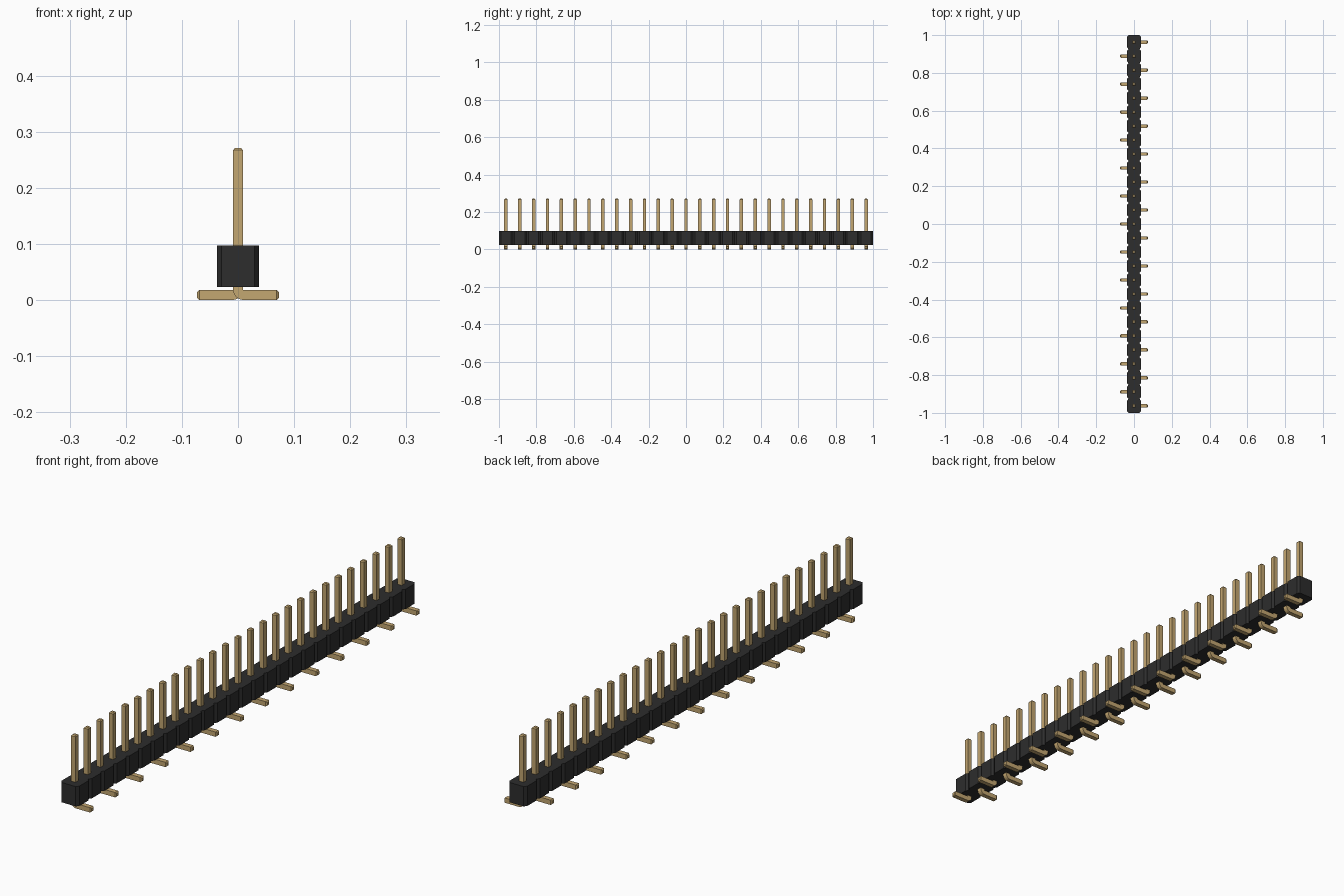
import bpy, bmesh, math
from mathutils import Vector

cube = bpy.data.objects.get("Cube")
if cube:
    bpy.data.objects.remove(cube, do_unlink=True)

COUNT = 27
PITCH = 2 / COUNT
HALF = PITCH / 2


def material(name, rgb):
    m = bpy.data.materials.new(name)
    m.diffuse_color = (*rgb, 1)
    m.use_nodes = True
    bsdf = m.node_tree.nodes["Principled BSDF"]
    bsdf.inputs["Base Color"].default_value = (*rgb, 1)
    bsdf.inputs["Roughness"].default_value = 0.6
    return m


def finish(name, bm, mat):
    bmesh.ops.recalc_face_normals(bm, faces=bm.faces)
    mesh = bpy.data.meshes.new(name)
    bm.to_mesh(mesh)
    bm.free()
    mesh.materials.append(mat)
    obj = bpy.data.objects.new(name, mesh)
    bpy.context.collection.objects.link(obj)
    return obj


black = material("black plastic", (0.026, 0.026, 0.026))
gold = material("gold metal", (0.55, 0.385, 0.165))

# Housing: notched outline of chamfered cells, extruded upwards
CX, CY = 0.008, 0.010
right = []
for i in range(COUNT):
    y = -1 + i * PITCH
    right += [(HALF - CX, y), (HALF, y + CY), (HALF, y + PITCH - CY)]
right.append((HALF - CX, 1))
outline = right + [(-x, y) for x, y in reversed(right)]
bm = bmesh.new()
base = bm.faces.new([bm.verts.new((x, y, 0.023)) for x, y in outline])
ext = bmesh.ops.extrude_face_region(bm, geom=[base])
top = [v for v in ext["geom"] if isinstance(v, bmesh.types.BMVert)]
bmesh.ops.translate(bm, verts=top, vec=(0, 0, 0.074))
finish("housing", bm, black)

# Pin: square section swept down, round the bend and out along the foot
W = 0.009
TIP = 0.6


def pin_mesh(side):
    down, out = Vector((1, 0, 0)), Vector((0, 0, 1))
    pivot = Vector((W + 0.001, 0, 2 * W + 0.001))
    # each station: centre, in-plane width direction, scale
    stations = [(Vector((0, 0, 0.271)), down, TIP),
                (Vector((0, 0, 0.267)), down, 1)]
    for k in range(6):
        a = math.radians(90 * k / 5)
        d = Vector((math.cos(a), 0, math.sin(a)))
        stations.append((pivot - d * (W + 0.001), d, 1))
    stations += [(Vector((0.069, 0, W)), out, 1),
                 (Vector((0.073, 0, W)), out, TIP)]
    bm = bmesh.new()
    rings = []
    for c, d, s in stations:
        ring = []
        for u, v in ((-1, -1), (1, -1), (1, 1), (-1, 1)):
            p = c + d * (u * W * s) + Vector((0, v * W * s, 0))
            ring.append(bm.verts.new((side * p.x, p.y, p.z)))
        rings.append(ring)
    for a, b in zip(rings, rings[1:]):
        for j in range(4):
            n = (j + 1) % 4
            bm.faces.new((a[j], a[n], b[n], b[j]))
    bm.faces.new(rings[0])
    bm.faces.new(rings[-1])
    return bm


# Pins whose feet alternate left and right along the row
pins = {s: finish(f"{n}_pin", pin_mesh(s), gold) for s, n in ((1, "left"), (-1, "right"))}
for i in range(COUNT):
    side = 1 if i % 2 == 0 else -1
    src = pins[side]
    if i < 2:
        obj = src
    else:
        obj = src.copy()
        bpy.context.collection.objects.link(obj)
    obj.location.y = -1 + (i + 0.5) * PITCH
